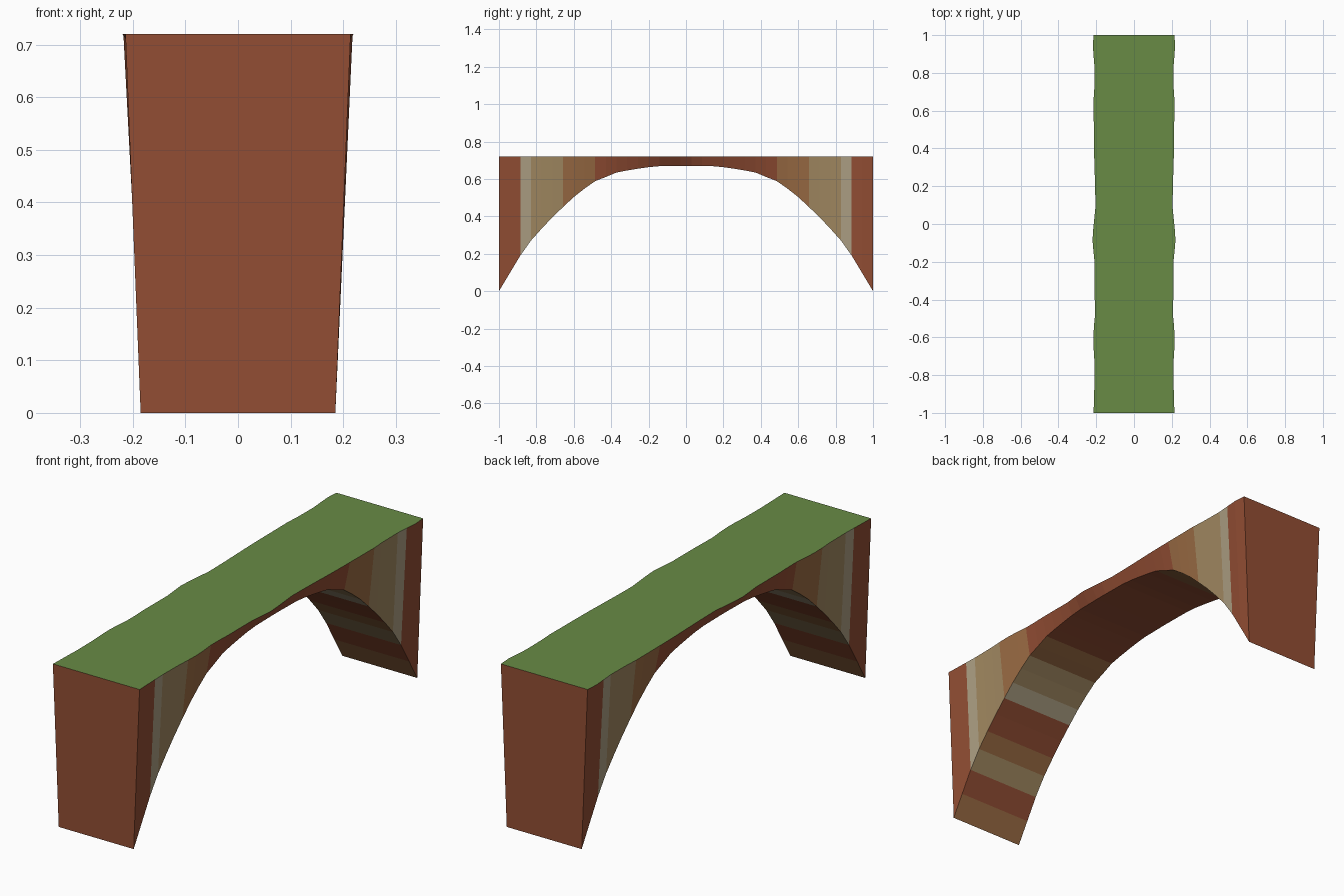
import bpy

if "Cube" in bpy.data.objects:
    bpy.data.objects.remove(bpy.data.objects["Cube"])

TOP, FOOT, SEGS = 0.72, 0.185, 35

# Half profile of the arch underside (distance from centre, height)
UNDERSIDE = [(0, .67), (.15, .668), (.2, .663), (.29, .65), (.37, .635), (.43, .61),
             (.486, .588), (.543, .548), (.6, .503), (.657, .45), (.714, .395),
             (.771, .335), (.829, .27), (.886, .19), (1, 0)]
# Wavy half width of the top along y
WIDTHS = [(-1, .214), (-.83, .209), (-.72, .21), (-.62, .216), (-.54, .212), (-.47, .205),
          (-.38, .209), (-.2, .209), (-.09, .22), (-.03, .216), (.09, .204), (.2, .206),
          (.4, .212), (.66, .214), (.72, .21), (.83, .209), (.94, .218), (1, .214)]
COLOURS = {
    "red_rock": (.29, .076, .034), "orange_rock": (.33, .15, .058),
    "tan_rock": (.36, .25, .12), "pale_rock": (.42, .35, .23), "grass": (.14, .26, .06),
}
RED, ORANGE, TAN, PALE, GRASS = range(5)
# Colour of each strip counted inward from an end
SIDE = [RED] * 2 + [PALE] + [TAN] * 3 + [ORANGE] * 3 + [RED] * 9
UNDER = [ORANGE, RED, TAN, ORANGE, RED, RED, PALE, TAN, TAN, ORANGE, ORANGE] + [RED] * 7


def lerp(table, t):
    for (a, va), (b, vb) in zip(table, table[1:]):
        if t <= b:
            return va + (vb - va) * (t - a) / (b - a)
    return table[-1][1]


# Cross-sections along y: two wide top corners, two narrow lower corners
verts, faces, mats = [], [], []
for i in range(SEGS + 1):
    y = -1 + 2 * i / SEGS
    w, z = lerp(WIDTHS, y), lerp(UNDERSIDE, abs(y))
    verts += [(-w, y, TOP), (w, y, TOP), (FOOT, y, z), (-FOOT, y, z)]

# Skin between sections: top, right side, underside, left side
for i in range(SEGS):
    n = min(i, SEGS - 1 - i)
    for k, mat in enumerate((GRASS, SIDE[n], UNDER[n], SIDE[n])):
        a, b = 4 * i + k, 4 * i + (k + 1) % 4
        faces.append((a, b, b + 4, a + 4))
        mats.append(mat)

# Flat end walls
e = 4 * SEGS
faces += [(3, 2, 1, 0), (e, e + 1, e + 2, e + 3)]
mats += [RED, RED]

mesh = bpy.data.meshes.new("rock_arch")
mesh.from_pydata(verts, [], faces)
for name, rgb in COLOURS.items():
    m = bpy.data.materials.new(name)
    m.diffuse_color = (*rgb, 1)
    m.use_nodes = True
    m.node_tree.nodes["Principled BSDF"].inputs["Base Color"].default_value = m.diffuse_color
    mesh.materials.append(m)
for poly, mat in zip(mesh.polygons, mats):
    poly.material_index = mat
arch = bpy.data.objects.new("rock_arch", mesh)
bpy.context.collection.objects.link(arch)

# Face everything outward
bpy.context.view_layer.objects.active = arch
arch.select_set(True)
bpy.ops.object.mode_set(mode='EDIT')
bpy.ops.mesh.select_all(action='SELECT')
bpy.ops.mesh.normals_make_consistent(inside=False)
bpy.ops.object.mode_set(mode='OBJECT')
